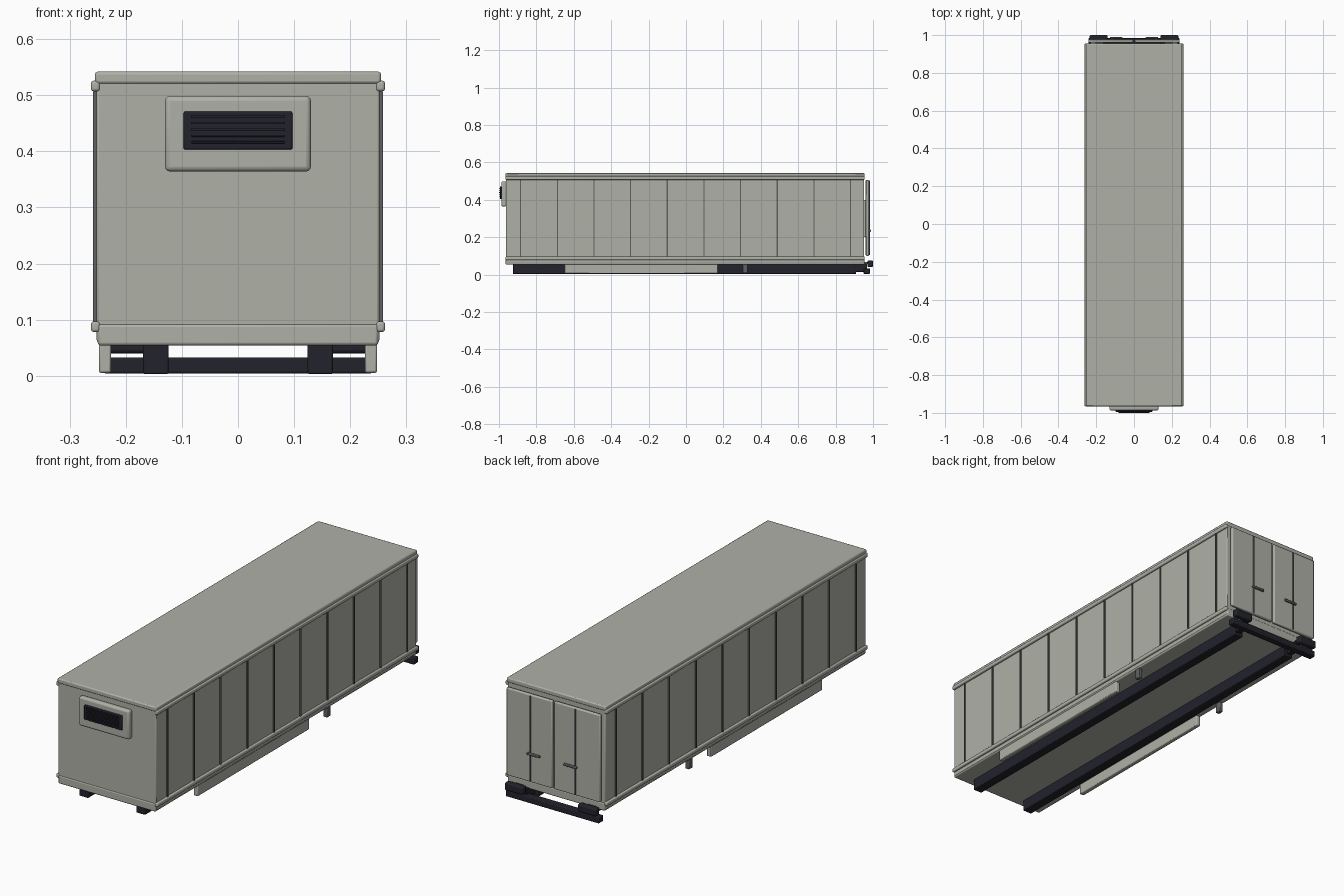
import bpy

old = bpy.data.objects.get("Cube")
if old:
    bpy.data.objects.remove(old, do_unlink=True)


def make_material(name, rgb, rough=0.6):
    mat = bpy.data.materials.new(name)
    mat.use_nodes = True
    mat.diffuse_color = (*rgb, 1)
    bsdf = mat.node_tree.nodes["Principled BSDF"]
    bsdf.inputs["Base Color"].default_value = (*rgb, 1)
    bsdf.inputs["Roughness"].default_value = rough
    return mat


PAINT = make_material("pale grey paint", (0.43, 0.44, 0.39))
DARK = make_material("dark chassis", (0.016, 0.016, 0.025))
STEEL = make_material("steel grey", (0.11, 0.12, 0.115))


def box(name, xs, ys, zs, mat, bevel=0.0, segments=2):
    """Box given by its extents on each axis, with rounded edges."""
    spans = (xs, ys, zs)
    bpy.ops.mesh.primitive_cube_add(size=1, location=[(a + b) / 2 for a, b in spans])
    ob = bpy.context.object
    ob.name = name
    ob.scale = [b - a for a, b in spans]
    bpy.ops.object.transform_apply(location=False, rotation=False, scale=True)
    ob.data.materials.append(mat)
    if bevel:
        mod = ob.modifiers.new("Rounded edges", "BEVEL")
        mod.width = bevel
        mod.segments = segments
        bpy.ops.object.shade_smooth_by_angle()
    return ob


def pair(name, xs, ys, zs, mat, bevel=0.0, segments=2):
    """The same box on the left (+x) and on the right (-x)."""
    box("left_" + name, xs, ys, zs, mat, bevel, segments)
    box("right_" + name, (-xs[1], -xs[0]), ys, zs, mat, bevel, segments)


FRONT, BACK = -0.965, 0.955

# Cargo body, roof and floor edge
box("cargo_body", (-0.252, 0.252), (FRONT + 0.003, BACK - 0.002), (0.06, 0.53), PAINT, 0.004)
box("roof", (-0.255, 0.255), (FRONT, BACK), (0.52, 0.542), PAINT, 0.005)
box("floor_frame", (-0.25, 0.25), (FRONT, BACK), (0.054, 0.092), PAINT, 0.005)

# Long rounded rails and thin panel seams on the sides
pair("upper_rail", (0.246, 0.262), (FRONT, BACK), (0.507, 0.526), PAINT, 0.005, 3)
pair("lower_rail", (0.246, 0.262), (FRONT, BACK), (0.078, 0.097), PAINT, 0.005, 3)
for i in range(10):
    y = -0.884 + i * 0.196
    pair(f"side_rib_{i + 1}", (0.25, 0.258), (y - 0.003, y + 0.003), (0.097, 0.507), STEEL)

# Cooling unit with slatted grille
box("cooling_unit", (-0.13, 0.13), (-0.987, -0.96), (0.364, 0.499), PAINT, 0.009, 3)
box("grille", (-0.097, 0.097), (-0.994, -0.98), (0.403, 0.471), DARK, 0.003)
for i in range(5):
    z = 0.416 + i * 0.0115
    box(f"grille_slat_{i + 1}", (-0.083, 0.083), (-1.0, -0.99), (z - 0.002, z + 0.002), DARK, 0.001)

# Rear doors with lock rods and handles
pair("rear_door", (0.005, 0.241), (0.961, 0.978), (0.1, 0.507), PAINT, 0.005)
pair("lock_rod", (0.113, 0.119), (0.976, 0.983), (0.104, 0.503), STEEL, 0.002)
pair("door_handle", (0.062, 0.128), (0.98, 0.99), (0.229, 0.24), STEEL, 0.003)
pair("door_hinge_strip", (0.2, 0.23), (0.95, 0.965), (0.2, 0.4), PAINT)

# Chassis beams, side skirts and support legs
pair("chassis_beam", (0.124, 0.169), (-0.925, 0.91), (0.003, 0.058), DARK, 0.003)
pair("side_skirt", (0.226, 0.248), (-0.65, 0.17), (0.005, 0.058), PAINT, 0.004)
pair("support_leg", (0.227, 0.247), (0.302, 0.33), (0.008, 0.06), STEEL, 0.003)

# Rear bumper and lamps
box("rear_bumper", (-0.24, 0.24), (0.95, 0.984), (0.004, 0.033), DARK, 0.004)
pair("bumper_bracket", (0.14, 0.165), (0.9, 0.968), (0.015, 0.06), DARK, 0.002)
pair("rear_lamp", (0.14, 0.235), (0.97, 1.0), (0.04, 0.076), DARK, 0.007, 3)
pair("lamp_bracket", (0.165, 0.205), (0.945, 0.975), (0.056, 0.066), STEEL)
